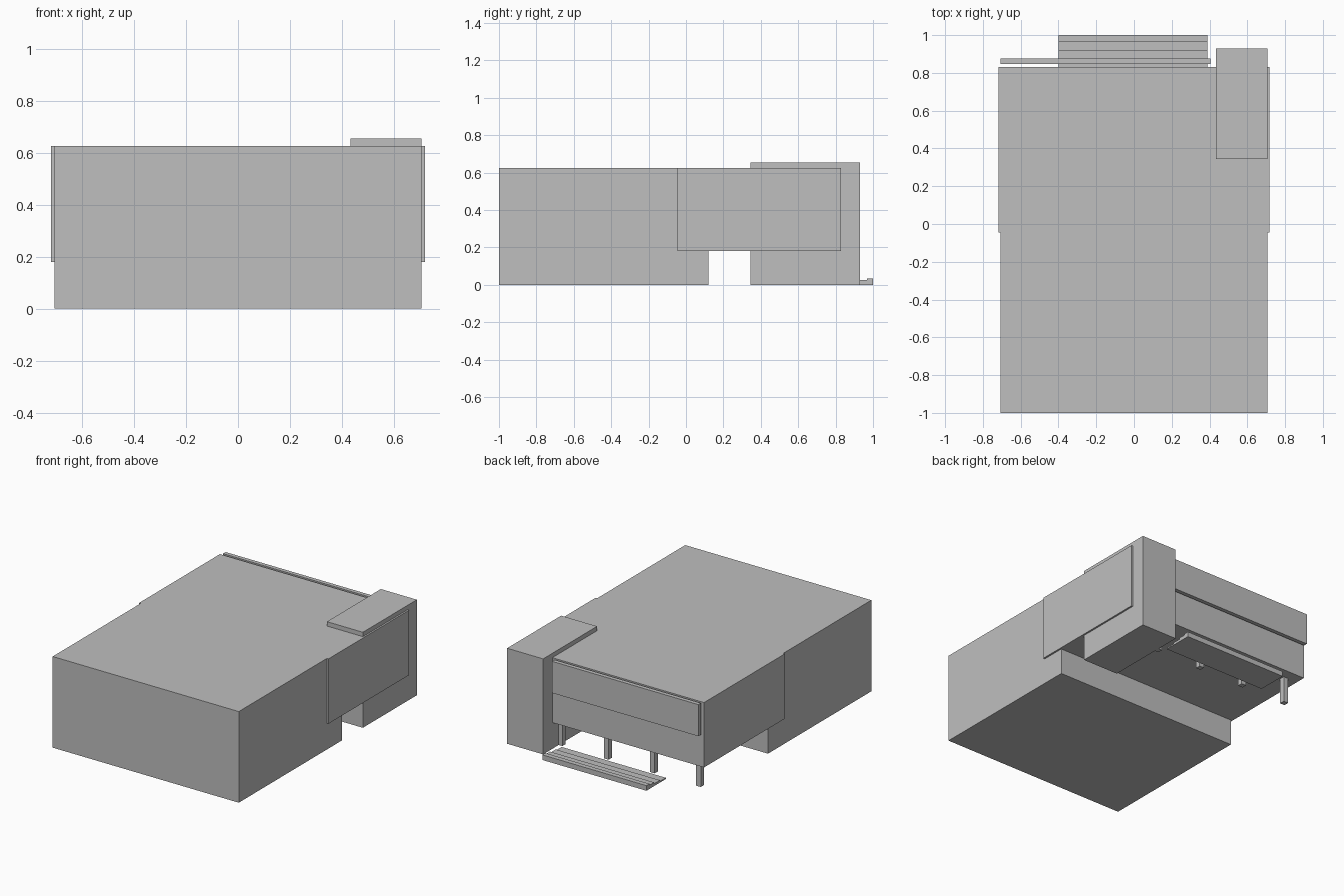
import bpy
import bmesh

if "Cube" in bpy.data.objects:
    bpy.data.objects.remove(bpy.data.objects["Cube"])

grey = bpy.data.materials.new("plain grey")
grey.diffuse_color = (0.52, 0.52, 0.52, 1)
grey.use_nodes = True
grey.node_tree.nodes["Principled BSDF"].inputs["Base Color"].default_value = grey.diffuse_color


def finish(name, bm):
    bmesh.ops.recalc_face_normals(bm, faces=bm.faces)
    mesh = bpy.data.meshes.new(name)
    bm.to_mesh(mesh)
    bm.free()
    mesh.materials.append(grey)
    obj = bpy.data.objects.new(name, mesh)
    bpy.context.collection.objects.link(obj)
    return obj


def extrude_x(name, profile, x0, x1):
    """Solid from a y-z outline, swept from x0 to x1."""
    bm = bmesh.new()
    face = bm.faces.new([bm.verts.new((x0, y, z)) for y, z in profile])
    out = bmesh.ops.extrude_face_region(bm, geom=[face])
    moved = [v for v in out["geom"] if isinstance(v, bmesh.types.BMVert)]
    bmesh.ops.translate(bm, verts=moved, vec=(x1 - x0, 0, 0))
    return finish(name, bm)


def box(name, x, y, z):
    return extrude_x(name, [(y[0], z[0]), (y[1], z[0]), (y[1], z[1]), (y[0], z[1])], *x)


W = 0.706        # half width of the building
ROOF = 0.625
SOFFIT = 0.18    # underside of the overhanging upper floor

# Main hall with its upper floor overhanging the rear
extrude_x("main_building", [(-1, 0), (0.12, 0), (0.12, SOFFIT), (0.83, SOFFIT),
                            (0.83, ROOF), (-1, ROOF)], -W, W)

# Thin cladding panels on both sides of the overhang
for side, label in ((-1, "left"), (1, "right")):
    box(label + "_side_panel", sorted((side * W, side * 0.718)),
        (-0.045, 0.83), (SOFFIT, ROOF))

# Corner tower, rising slightly above the roof
box("corner_tower", (0.433, W), (0.345, 0.93), (0, 0.655))

# Fascia board standing just off the rear wall
box("fascia_board", (-W, 0.405), (0.847, 0.875), (0.408, ROOF))

# Row of square columns under the overhang
for i in range(4):
    x = -0.627 + 0.35 * i
    box(f"column_{i + 1}", (x - 0.018, x + 0.018), (0.725, 0.761), (0, SOFFIT))

# Low stepped platform at the entrance
extrude_x("entrance_steps", [(0.79, 0), (1, 0), (1, 0.035), (0.967, 0.035), (0.967, 0.026),
                             (0.917, 0.026), (0.917, 0.017), (0.855, 0.017),
                             (0.855, 0.009), (0.79, 0.009)], -0.40, 0.39)
